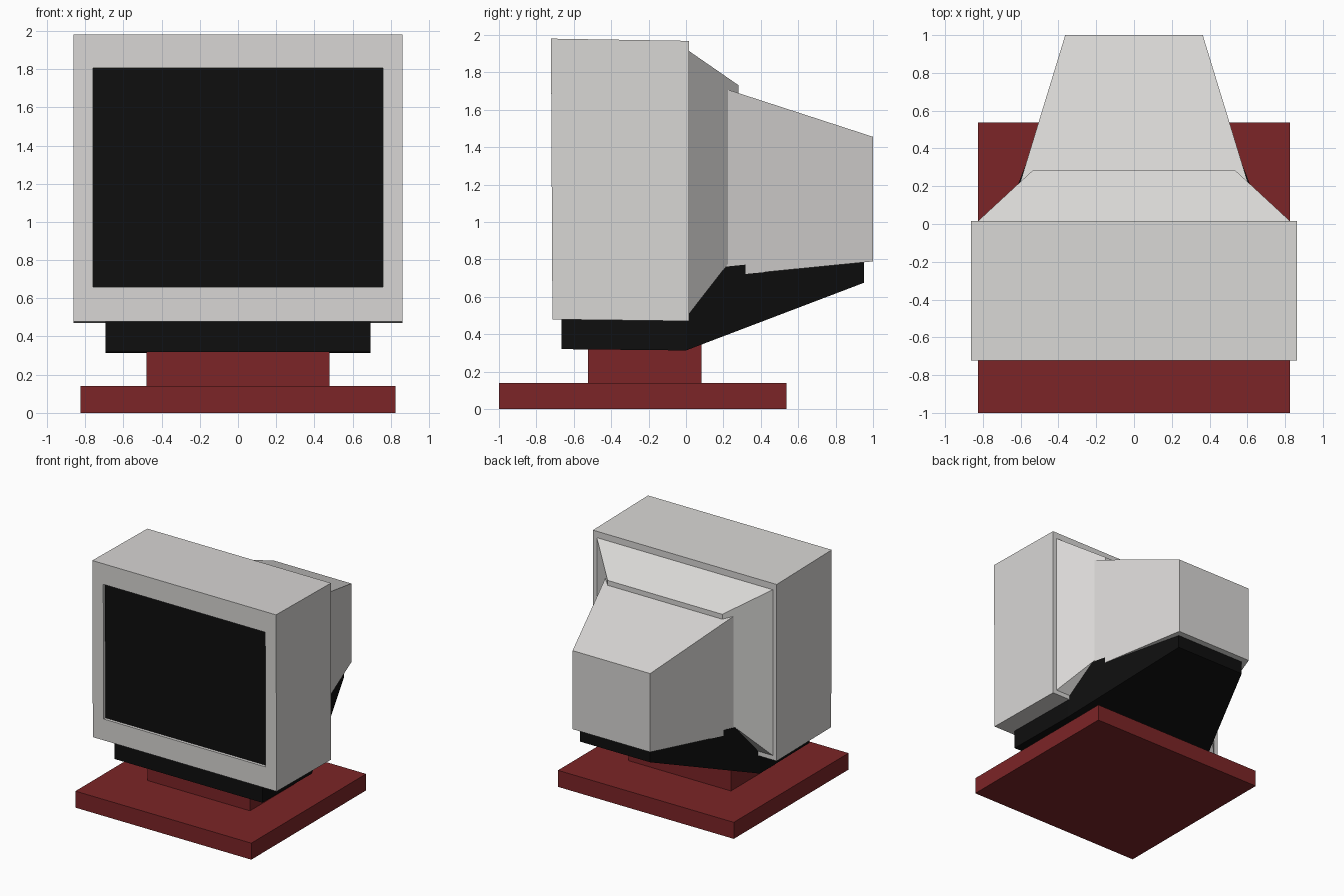
import bpy
import bmesh

if "Cube" in bpy.data.objects:
    bpy.data.objects.remove(bpy.data.objects["Cube"])


def make_material(name, rgb):
    m = bpy.data.materials.new(name)
    m.diffuse_color = (*rgb, 1.0)
    m.use_nodes = True
    m.node_tree.nodes["Principled BSDF"].inputs["Base Color"].default_value = m.diffuse_color
    return m


GREY = make_material("light grey plastic", (0.69, 0.68, 0.665))
BLACK = make_material("black", (0.0045, 0.0045, 0.0045))
MAROON = make_material("maroon", (0.20, 0.018, 0.02))


def loft(name, sections, material):
    """Join rectangular sections (y_bottom, y_top, half_width, z_bottom, z_top), front to back."""
    bm = bmesh.new()
    rings = []
    for yb, yt, w, zb, zt in sections:
        corners = [(-w, yb, zb), (w, yb, zb), (w, yt, zt), (-w, yt, zt)]
        rings.append([bm.verts.new(c) for c in corners])
    bm.faces.new(rings[0])
    bm.faces.new(rings[-1][::-1])
    for a, b in zip(rings, rings[1:]):
        for i in range(4):
            j = (i + 1) % 4
            bm.faces.new((a[i], b[i], b[j], a[j]))
    bmesh.ops.recalc_face_normals(bm, faces=bm.faces[:])
    mesh = bpy.data.meshes.new(name)
    bm.to_mesh(mesh)
    bm.free()
    mesh.materials.append(material)
    obj = bpy.data.objects.new(name, mesh)
    bpy.context.collection.objects.link(obj)
    return obj


def box(name, w, y0, y1, z0, z1, material):
    return loft(name, [(y0, y0, w, z0, z1), (y1, y1, w, z0, z1)], material)


# Stand: wide foot plate and short neck
box("stand_base", 0.825, -1.0, 0.538, 0.0, 0.14, MAROON)
box("stand_neck", 0.48, -0.524, 0.083, 0.14, 0.37, MAROON)

# Black underside tray, tapering and rising to the rear
loft("lower_tray", [(-0.665, -0.665, 0.694, 0.32, 0.66),
                    (0.0, 0.0, 0.694, 0.313, 0.74),
                    (0.952, 0.952, 0.33, 0.675, 0.835)], BLACK)

# Front case, leaning very slightly
case = loft("front_case", [(-0.714, -0.722, 0.862, 0.479, 1.98),
                           (0.016, 0.016, 0.862, 0.47, 1.968)], GREY)

# Screen: inset the front face, push it in and paint it black
case.data.materials.append(BLACK)
bm = bmesh.new()
bm.from_mesh(case.data)
front = min(bm.faces, key=lambda f: f.calc_center_median().y)
bmesh.ops.inset_individual(bm, faces=[front], thickness=0.144)
for v in front.verts:
    v.co.z = 1.805 if v.co.z > 1.2 else 0.66
    v.co.y = -0.714 - 0.008 * (v.co.z - 0.479) / 1.5
rim = bmesh.ops.extrude_discrete_faces(bm, faces=[front])
screen = rim["faces"][0]
for v in screen.verts:
    v.co.y += 0.025
screen.material_index = 1
bm.to_mesh(case.data)
bm.free()

# Sloped shoulder behind the case, then the tapered tube housing
loft("rear_shoulder", [(0.01, 0.01, 0.832, 0.50, 1.918),
                       (0.282, 0.282, 0.538, 0.85, 1.73)], GREY)
loft("tube_housing", [(0.12, 0.12, 0.633, 0.702, 1.741),
                      (1.0, 1.0, 0.364, 0.789, 1.455)], GREY)
